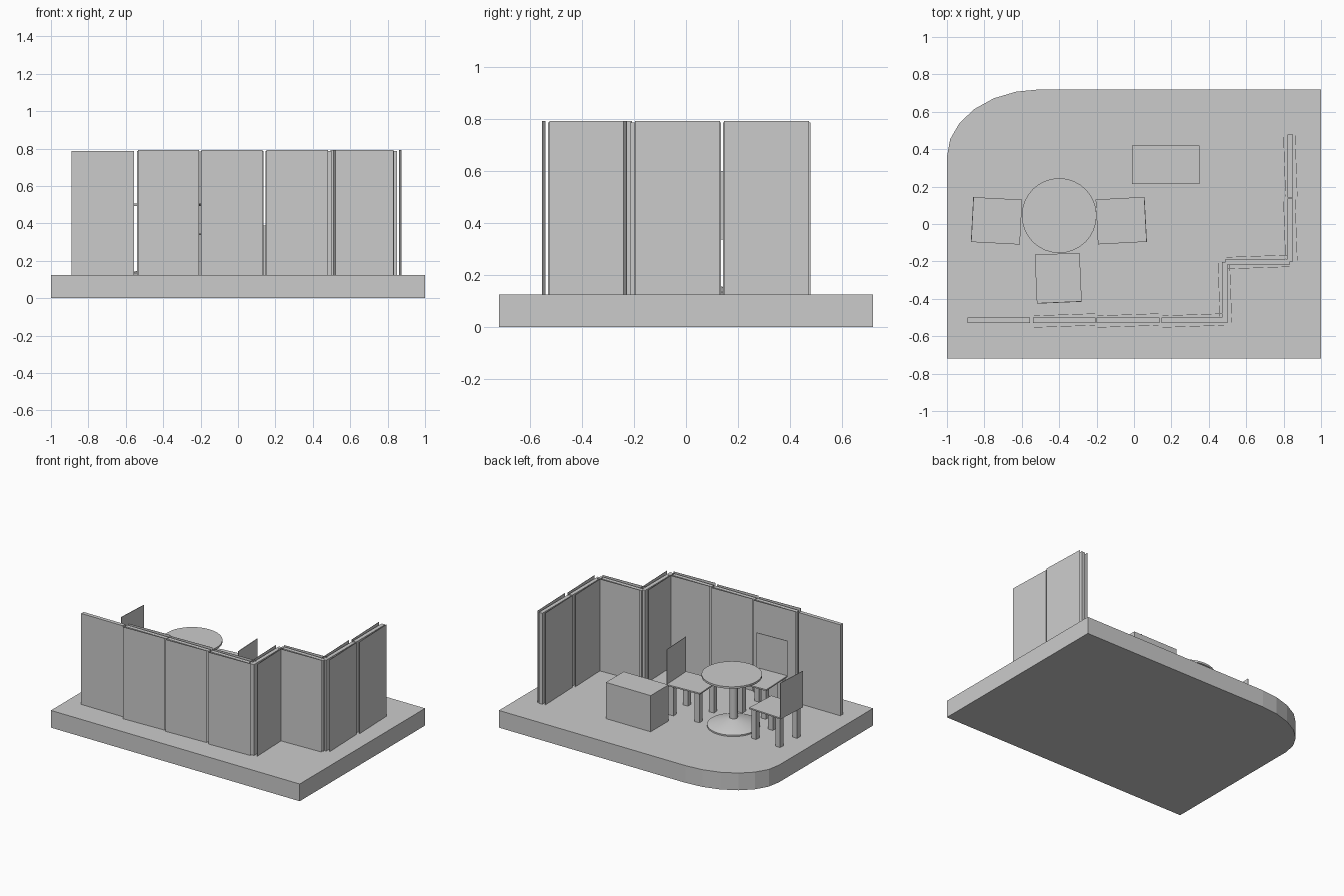
import bpy, math
from mathutils import Matrix, Vector

if "Cube" in bpy.data.objects:
    bpy.data.objects.remove(bpy.data.objects["Cube"])

FLOOR = 0.125


def mesh(name, verts, faces):
    me = bpy.data.meshes.new(name)
    me.from_pydata(verts, [], faces)
    me.update()
    ob = bpy.data.objects.new(name, me)
    bpy.context.collection.objects.link(ob)
    return ob


def box(name, lo, hi, m=Matrix()):
    v = [m @ Vector((x, y, z)) for z in (lo[2], hi[2])
         for x, y in ((lo[0], lo[1]), (hi[0], lo[1]), (hi[0], hi[1]), (lo[0], hi[1]))]
    return mesh(name, v, [(3, 2, 1, 0), (4, 5, 6, 7), (0, 1, 5, 4),
                          (1, 2, 6, 5), (2, 3, 7, 6), (3, 0, 4, 7)])


def prism(name, pts, z0, z1):
    n = len(pts)
    v = [(x, y, z) for z in (z0, z1) for x, y in pts]
    f = [tuple(reversed(range(n))), tuple(range(n, 2 * n))]
    f += [(i, (i + 1) % n, n + (i + 1) % n, n + i) for i in range(n)]
    return mesh(name, v, f)


def cone(name, x, y, z0, z1, r0, r1, n=32):
    bpy.ops.mesh.primitive_cone_add(vertices=n, radius1=r0, radius2=r1, depth=z1 - z0,
                                    location=(x, y, (z0 + z1) / 2))
    ob = bpy.context.object
    ob.name = name
    bpy.ops.object.shade_smooth_by_angle(angle=math.radians(35))


# Platform with one rounded corner at the back left
corner = [(-0.5 - 0.5 * math.sin(t), 0.36 + 0.36 * math.cos(t))
          for t in (math.radians(15 * i) for i in range(7))]
prism("platform", [(-1, -0.72), (1, -0.72), (1, 0.72)] + corner, 0, FLOOR)


# Wall panel: solid core plus a thin, slightly skewed sheet on each side
def panel(name, a, b, sheets=True):
    a, b = Vector(a), Vector(b)
    d = b - a
    length = d.length
    mid = (a + b) / 2
    m = Matrix.Translation((mid.x, mid.y, 0)) @ Matrix.Rotation(math.atan2(d.y, d.x), 4, 'Z')
    h = length / 2
    box(name + "_core", (-h, -0.014, FLOOR), (h, 0.014, 0.786), m)
    if sheets:
        for side, off in (("outer", -0.032), ("inner", 0.030)):
            s = m @ Matrix.Translation((0, off, 0)) @ Matrix.Rotation(math.radians(2), 4, 'Z')
            box(name + "_sheet_" + side, (-h + 0.004, -0.001, FLOOR),
                (h - 0.004, 0.001, 0.792), s)


panel("front_panel_1", (-0.89, -0.515), (-0.555, -0.515), False)
panel("front_panel_2", (-0.54, -0.515), (-0.205, -0.515))
panel("front_panel_3", (-0.20, -0.515), (0.135, -0.515))
panel("front_panel_4", (0.147, -0.515), (0.484, -0.515))
panel("return_panel", (0.485, -0.53), (0.485, -0.203))
panel("step_panel", (0.49, -0.202), (0.835, -0.202))
panel("side_panel_1", (0.835, -0.20), (0.835, 0.135))
panel("side_panel_2", (0.835, 0.143), (0.835, 0.478))

# Counter
box("counter", (-0.01, 0.215, FLOOR), (0.35, 0.42, 0.388))

# Round table
cone("table_base", -0.4, 0.025, FLOOR, 0.135, 0.175, 0.175)
cone("table_base_cone", -0.4, 0.025, 0.135, 0.185, 0.175, 0.028)
cone("table_column", -0.4, 0.025, 0.17, 0.495, 0.028, 0.028, 16)
cone("table_top", -0.4, 0.045, 0.492, 0.506, 0.2, 0.2)


# Chairs: thin seat and back on four square legs
def chair(name, x, y, angle):
    m = Matrix.Translation((x, y, 0)) @ Matrix.Rotation(math.radians(angle), 4, 'Z')
    w, d = 0.12, 0.131
    box(name + "_seat", (-w, -d, 0.337), (w, d, 0.347), m)
    box(name + "_back", (-w, -d, 0.347), (w, -d + 0.004, 0.6), m)
    for i, sx in enumerate((-1, 1)):
        for j, sy in enumerate((-1, 1)):
            cx, cy = sx * (w - 0.03), sy * (d - 0.03)
            box(f"{name}_leg_{2 * i + j + 1}", (cx - 0.019, cy - 0.019, FLOOR),
                (cx + 0.019, cy + 0.019, 0.337), m)


chair("right_chair", -0.068, 0.018, 93)
chair("left_chair", -0.735, 0.017, -93)
chair("front_chair", -0.405, -0.29, 2.5)
